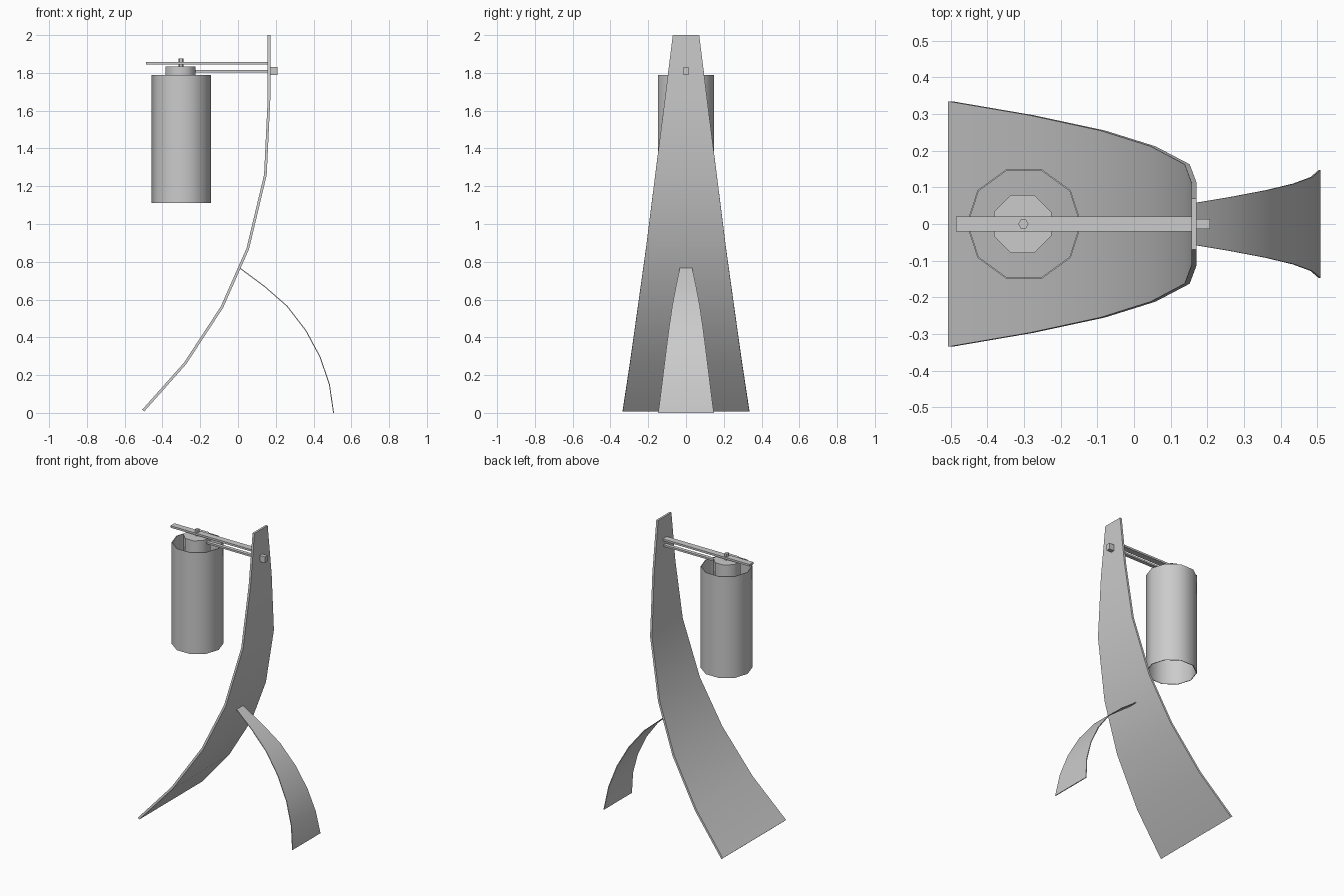
import bpy, bmesh, math
from mathutils import Vector

if "Cube" in bpy.data.objects:
    bpy.data.objects.remove(bpy.data.objects["Cube"])


def finish(bm, name, angle=30):
    bmesh.ops.recalc_face_normals(bm, faces=bm.faces)
    me = bpy.data.meshes.new(name)
    bm.to_mesh(me)
    bm.free()
    ob = bpy.data.objects.new(name, me)
    bpy.context.collection.objects.link(ob)
    bpy.ops.object.select_all(action='DESELECT')
    ob.select_set(True)
    bpy.context.view_layer.objects.active = ob
    bpy.ops.object.shade_smooth_by_angle(angle=math.radians(angle))
    return ob


def strip(name, profile, thick):
    """Curved tapering board: profile rows are (x, z, half width)."""
    bm = bmesh.new()
    pts = [Vector((x, 0, z)) for x, z, w in profile]
    rings = []
    for i, p in enumerate(pts):
        t = (pts[min(i + 1, len(pts) - 1)] - pts[max(i - 1, 0)]).normalized()
        n = Vector((t.z, 0, -t.x)) * thick / 2
        w = Vector((0, profile[i][2], 0))
        rings.append([bm.verts.new(v) for v in
                      (p + n - w, p + n + w, p - n + w, p - n - w)])
    for a, b in zip(rings, rings[1:]):
        for k in range(4):
            m = (k + 1) % 4
            bm.faces.new((a[k], a[m], b[m], b[k]))
    bm.faces.new(rings[0])
    bm.faces.new(rings[-1])
    return finish(bm, name)


def box(name, x0, x1, hy, z0, z1):
    bm = bmesh.new()
    bmesh.ops.create_cube(bm, size=1)
    for v in bm.verts:
        v.co = ((x0 + x1) / 2 + v.co.x * (x1 - x0), v.co.y * 2 * hy,
                (z0 + z1) / 2 + v.co.z * (z1 - z0))
    return finish(bm, name)


def prism(name, x, r, z0, z1, sides, phase=0.0, wall=0.0):
    """Upright prism; with a wall thickness it becomes an open tube."""
    bm = bmesh.new()

    def ring(rad, z):
        return [bm.verts.new((x + rad * math.cos(phase + 2 * math.pi * k / sides),
                              rad * math.sin(phase + 2 * math.pi * k / sides), z))
                for k in range(sides)]

    def join(a, b):
        for k in range(sides):
            m = (k + 1) % sides
            bm.faces.new((a[k], a[m], b[m], b[k]))

    lo, hi = ring(r, z0), ring(r, z1)
    join(lo, hi)
    if wall:
        lo2, hi2 = ring(r - wall, z0), ring(r - wall, z1)
        join(lo2, hi2)
        join(lo, lo2)
        join(hi, hi2)
    else:
        bm.faces.new(lo)
        bm.faces.new(hi)
    return finish(bm, name, 50)


# Curved main board
strip("main_board", [(-0.502, 0.012, 0.335), (-0.28, 0.262, 0.297),
                     (-0.085, 0.56, 0.255), (0.052, 0.87, 0.212),
                     (0.145, 1.26, 0.163), (0.164, 1.66, 0.112),
                     (0.164, 2.0, 0.07)], 0.014)

# Curved rear support leg
strip("rear_leg", [(0.005, 0.77, 0.032), (0.14, 0.67, 0.053),
                   (0.26, 0.565, 0.073), (0.36, 0.435, 0.092),
                   (0.435, 0.295, 0.11), (0.484, 0.15, 0.128),
                   (0.506, 0.0, 0.147)], 0.005)

# Lampshade, socket and top pin
prism("lamp_shade", -0.3, 0.157, 1.11, 1.79, 10, wall=0.004)
prism("lamp_socket", -0.304, 0.085, 1.70, 1.835, 8, math.pi / 8)
prism("socket_pin", -0.302, 0.014, 1.83, 1.877, 6)

# Support arms and rear fixing block
box("upper_arm", -0.486, 0.164, 0.021, 1.845, 1.858)
box("lower_arm", -0.25, 0.175, 0.012, 1.803, 1.815)
box("fixing_block", 0.168, 0.208, 0.013, 1.79, 1.832)
